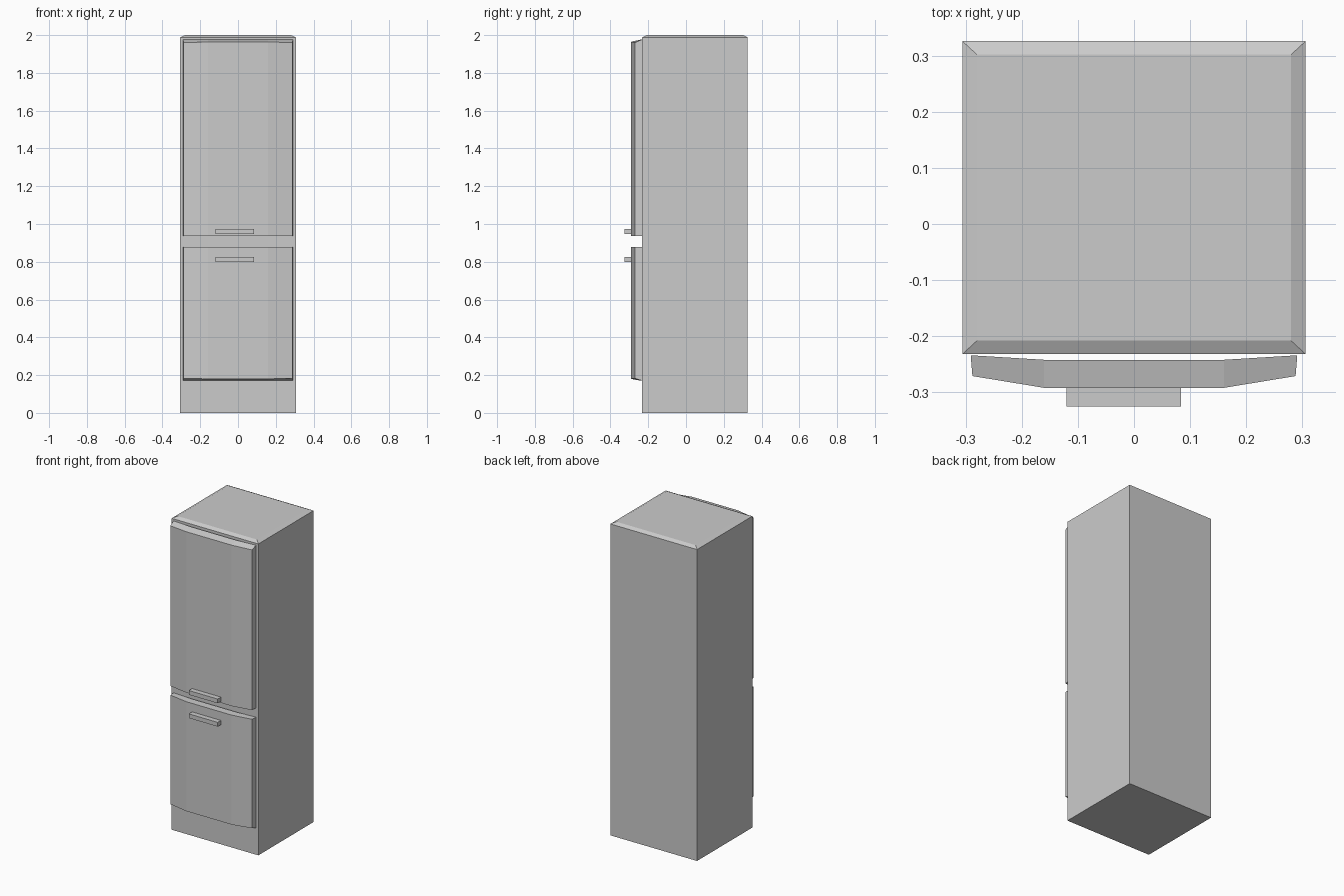
import bpy, bmesh

if "Cube" in bpy.data.objects:
    bpy.data.objects.remove(bpy.data.objects["Cube"])


def finish(name, bm):
    bmesh.ops.recalc_face_normals(bm, faces=bm.faces)
    mesh = bpy.data.meshes.new(name)
    bm.to_mesh(mesh)
    bm.free()
    obj = bpy.data.objects.new(name, mesh)
    bpy.context.collection.objects.link(obj)
    return obj


def loft(name, rings):
    """Closed solid skinned through rings with equal point counts."""
    bm = bmesh.new()
    loops = [[bm.verts.new(p) for p in ring] for ring in rings]
    n = len(loops[0])
    for a, b in zip(loops, loops[1:]):
        for i in range(n):
            j = (i + 1) % n
            bm.faces.new((a[i], a[j], b[j], b[i]))
    bm.faces.new(loops[0])
    bm.faces.new(loops[-1])
    return finish(name, bm)


def rect(x0, x1, y0, y1, z):
    return [(x0, y0, z), (x1, y0, z), (x1, y1, z), (x0, y1, z)]


def door(name, z0, z1, low_slope=0.0, high_slope=0.0):
    # Cross-sections (back, front) at each facet corner of the bowed door
    rings = []
    for x, back, front, ease in ((-1, -0.234, -0.271, 1), (-0.16, -0.242, -0.292, 0.75),
                                 (0.16, -0.242, -0.292, 0.75), (1, -0.234, -0.271, 1)):
        xb = x * 0.291 if abs(x) == 1 else x
        xf = x * 0.288 if abs(x) == 1 else x
        rings.append([(xb, back, z0), (xf, front, z0 + low_slope * ease),
                      (xf, front, z1 - high_slope * ease), (xb, back, z1)])
    return loft(name, rings)


# Cabinet with a shallow chamfered top
loft("cabinet", [rect(-0.306, 0.306, -0.232, 0.326, 0),
                 rect(-0.306, 0.306, -0.232, 0.326, 1.988),
                 rect(-0.28, 0.28, -0.208, 0.302, 2.0)])

# Bowed doors, outer ends sloping back to the cabinet
door("upper_door", 0.937, 1.976, high_slope=0.016)
door("lower_door", 0.171, 0.879, low_slope=0.012)

# Handles
for name, z in (("upper_handle", 0.947), ("lower_handle", 0.798)):
    loft(name, [rect(-0.12, 0.084, -0.325, -0.291, z),
                rect(-0.12, 0.084, -0.325, -0.291, z + 0.027)])
